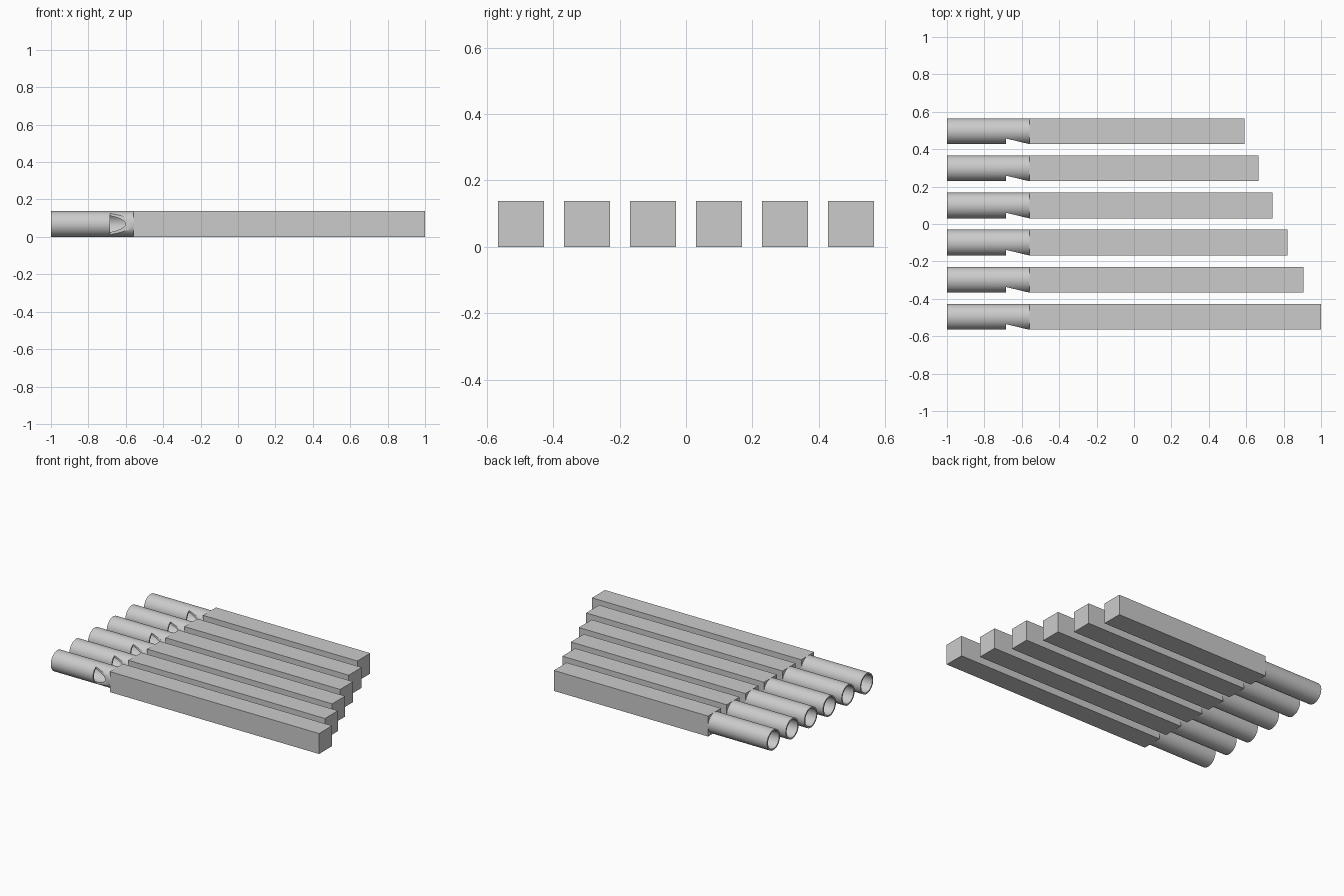
import bpy, bmesh, math
from mathutils import Matrix

cube = bpy.data.objects.get("Cube")
if cube:
    bpy.data.objects.remove(cube, do_unlink=True)

HALF = 0.069            # half the width of each pipe
WALL = 0.01
START, MOUTH, JOINT = -1.0, -0.685, -0.56
NOTCH_Y = -0.039
ENDS = [1.0, 0.905, 0.82, 0.74, 0.665, 0.59]   # far end of each body, front to back
PITCH = 0.1985

grey = bpy.data.materials.new("plain grey")
grey.use_nodes = True
colour = (0.6, 0.6, 0.6, 1)
grey.diffuse_color = colour
grey.node_tree.nodes["Principled BSDF"].inputs["Base Color"].default_value = colour


def add_object(name, mesh):
    obj = bpy.data.objects.new(name, mesh)
    bpy.context.collection.objects.link(obj)
    return obj


def mesh_from(bm, name):
    bmesh.ops.recalc_face_normals(bm, faces=bm.faces)
    mesh = bpy.data.meshes.new(name)
    bm.to_mesh(mesh)
    bm.free()
    mesh.materials.append(grey)
    return mesh


def tube_mesh():
    # Spin a rectangular wall section around the x axis
    bm = bmesh.new()
    section = [(START, HALF), (JOINT, HALF), (JOINT, HALF - WALL), (START, HALF - WALL)]
    verts = [bm.verts.new((x, 0, r)) for x, r in section]
    edges = [bm.edges.new((verts[i], verts[(i + 1) % 4])) for i in range(4)]
    bmesh.ops.spin(bm, geom=verts + edges, cent=(0, 0, 0), axis=(1, 0, 0),
                   angle=math.tau, steps=64, use_merge=True)
    bmesh.ops.remove_doubles(bm, verts=bm.verts, dist=1e-5)
    return mesh_from(bm, "tube")


def notch_mesh():
    # Wedge with a square lip and a sloping face
    bm = bmesh.new()
    outline = [(MOUTH, NOTCH_Y), (MOUTH, -0.1), (JOINT, -0.1), (JOINT, -HALF)]
    face = bm.faces.new([bm.verts.new((x, y, -0.1)) for x, y in outline])
    ext = bmesh.ops.extrude_face_region(bm, geom=[face])
    top = [v for v in ext["geom"] if isinstance(v, bmesh.types.BMVert)]
    bmesh.ops.translate(bm, verts=top, vec=(0, 0, 0.2))
    return mesh_from(bm, "notch")


def body_mesh(end):
    bm = bmesh.new()
    size = Matrix.Diagonal((end - JOINT, 2 * HALF, 2 * HALF, 1))
    bmesh.ops.create_cube(bm, size=1,
                          matrix=Matrix.Translation(((end + JOINT) / 2, 0, 0)) @ size)
    return mesh_from(bm, "body")


# Cut the mouth into one tube, then share the result between all pipes
raw = add_object("raw_tube", tube_mesh())
cutter = add_object("notch_cutter", notch_mesh())
cutter.hide_render = True
cut = raw.modifiers.new("mouth", "BOOLEAN")
cut.operation = "DIFFERENCE"
cut.solver = "EXACT"
cut.object = cutter
bpy.context.view_layer.update()
graph = bpy.context.evaluated_depsgraph_get()
mouthpiece = bpy.data.meshes.new_from_object(raw.evaluated_get(graph))
for helper in (raw, cutter):
    bpy.data.objects.remove(helper, do_unlink=True)

# Six pipes, longest in front
tubes = []
for i, end in enumerate(ENDS):
    place = (0, (i - 2.5) * PITCH, HALF)
    tube = add_object(f"mouthpiece_{i + 1}", mouthpiece)
    body = add_object(f"square_body_{i + 1}", body_mesh(end))
    tube.location = body.location = place
    tubes.append(tube)

bpy.ops.object.select_all(action="DESELECT")
tubes[0].select_set(True)
bpy.context.view_layer.objects.active = tubes[0]
bpy.ops.object.shade_smooth_by_angle(angle=math.radians(30))
